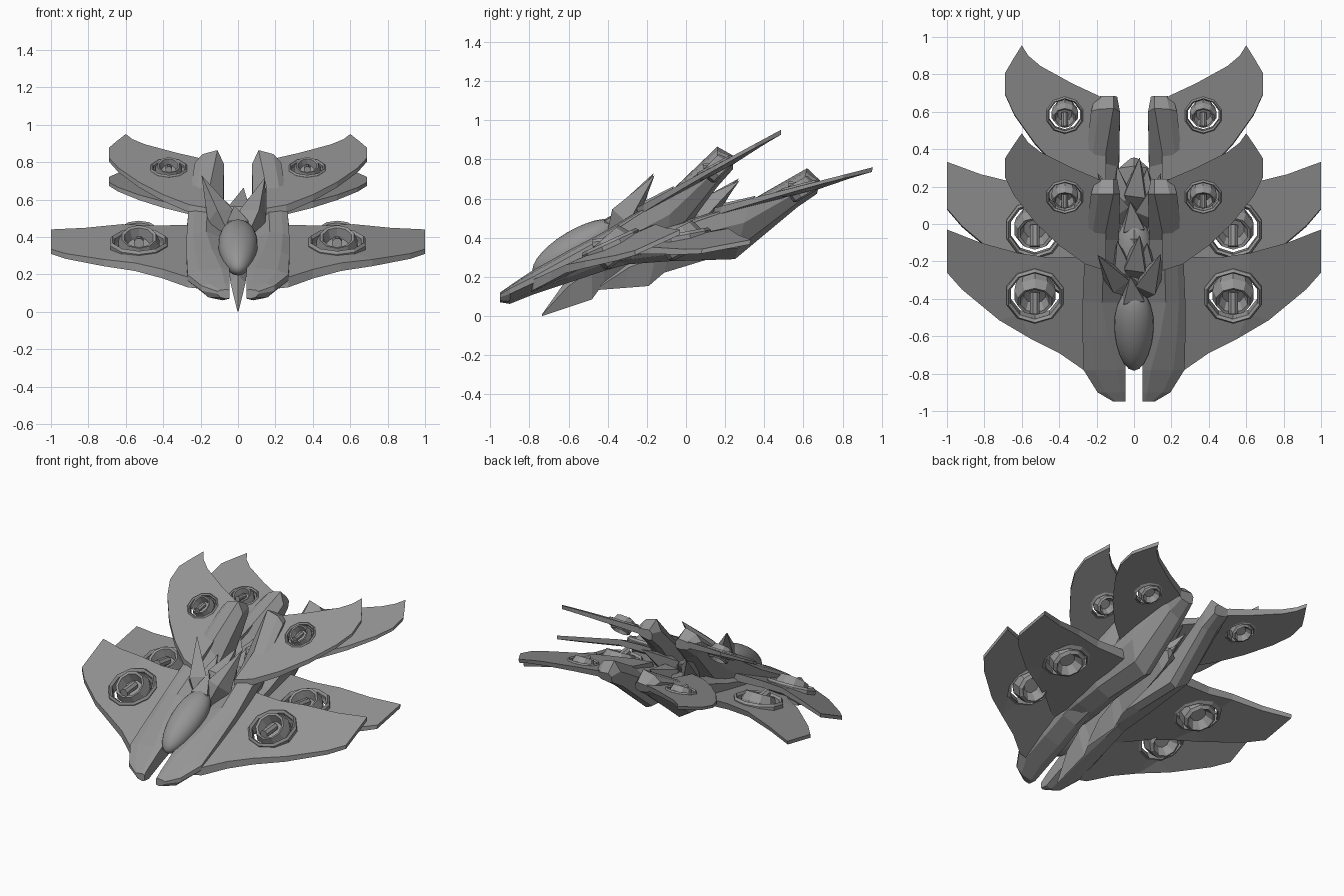
import bpy, bmesh, math
from mathutils import Matrix, Vector

if "Cube" in bpy.data.objects:
    bpy.data.objects.remove(bpy.data.objects["Cube"])

grey = bpy.data.materials.new("hull_grey")
grey.diffuse_color = (0.30, 0.30, 0.30, 1)
grey.use_nodes = True
grey.node_tree.nodes["Principled BSDF"].inputs["Base Color"].default_value = grey.diffuse_color
module = []          # parts of one ship layer; the layer is repeated below


def finish(bm, name, mirror=False):
    bmesh.ops.remove_doubles(bm, verts=bm.verts, dist=0.0005)
    bmesh.ops.recalc_face_normals(bm, faces=bm.faces)
    me = bpy.data.meshes.new(name)
    bm.to_mesh(me)
    bm.free()
    me.materials.append(grey)
    ob = bpy.data.objects.new(name, me)
    bpy.context.collection.objects.link(ob)
    if mirror:
        ob.modifiers.new("mirror", 'MIRROR').use_mirror_merge = False
    module.append(ob)
    return ob


def loft(name, rings, mirror=False):
    bm = bmesh.new()
    vs = [[bm.verts.new(p) for p in r] for r in rings]
    n = len(rings[0])
    for a, b in zip(vs, vs[1:]):
        for i in range(n):
            j = (i + 1) % n
            bm.faces.new((a[i], a[j], b[j], b[i]))
    bm.faces.new(vs[0])
    bm.faces.new(vs[-1][::-1])
    return finish(bm, name, mirror)


def lathe(bm, profile, mat, segs=10):
    """Revolve closed (radius, height) profile about local z."""
    rows = [[bm.verts.new(mat @ Vector((r * math.cos(a), r * math.sin(a), h)))
             for a in [2 * math.pi * (i + .5) / segs for i in range(segs)]] for r, h in profile]
    for k in range(len(rows)):
        a, b = rows[k], rows[(k + 1) % len(rows)]
        if profile[k][0] < .001 and profile[(k + 1) % len(rows)][0] < .001:
            continue
        for i in range(segs):
            j = (i + 1) % segs
            bm.faces.new((a[i], a[j], b[j], b[i]))


def wing(name, outline, centre, hole_r, height, thick):
    """Plate with a round engine opening, laid on a sloping surface."""
    hole = [(centre[0] + hole_r * math.cos(2 * math.pi * (i + .5) / 10),
             centre[1] + .9 * hole_r * math.sin(2 * math.pi * (i + .5) / 10)) for i in range(10)]
    flat = bmesh.new()
    edges, pairs, k = [], [], 0
    for loop in (outline, hole):
        vs = [flat.verts.new((x, y, 0)) for x, y in loop]
        for i in range(len(vs)):
            j = (i + 1) % len(vs)
            edges.append(flat.edges.new((vs[i], vs[j])))
            pairs.append((k + i, k + j))
        k += len(vs)
    bmesh.ops.triangle_fill(flat, edges=edges, use_beauty=True, normal=(0, 0, 1))
    flat.verts.index_update()
    tris = [[v.index for v in f.verts] for f in flat.faces]
    pts = [(v.co.x, v.co.y) for v in flat.verts]
    flat.free()
    bm = bmesh.new()
    top = [bm.verts.new((x, y, height(x, y))) for x, y in pts]
    low = [bm.verts.new((x, y, height(x, y) - thick(x))) for x, y in pts]
    for t in tris:
        bm.faces.new([top[i] for i in t])
        bm.faces.new([low[i] for i in reversed(t)])
    for i, j in pairs:
        bm.faces.new((top[i], low[i], low[j], top[j]))
    finish(bm, name, True)


def engine(name, loc, s, tilt):
    """Collar around the opening, floating bucket pod and a barrel inside."""
    base = Matrix.Translation(loc) @ Matrix.Rotation(tilt, 4, 'X') @ Matrix.Scale(s, 4)
    bm = bmesh.new()
    lathe(bm, [(.135, -.045), (.16, -.03), (.16, .015), (.148, .03), (.135, .015)], base)
    finish(bm, name + "_collar", True)
    bm = bmesh.new()
    pod = base @ Matrix.Rotation(math.radians(16), 4, 'X')
    lathe(bm, [(0, -.03), (.05, -.03), (.085, -.085), (.105, -.07), (.115, .0), (.095, .055),
               (.08, .05), (.06, -.005), (0, -.005)], pod)
    finish(bm, name + "_pod", True)
    bm = bmesh.new()
    barrel = pod @ Matrix.Translation((0, 0, .02)) @ Matrix.Rotation(math.radians(55), 4, 'X')
    lathe(bm, [(0, -.03), (.028, -.03), (.028, .085), (0, .085)], barrel, 8)
    finish(bm, name + "_barrel", True)


# Twin hull beams: y, inner x, ridge x, outer x, inner-wall top, ridge z, outer z, bottom z
stations = [(-.95, .045, .06, .11, .115, .12, .11, .07),
            (-.90, .045, .07, .195, .15, .155, .14, .062),
            (-.78, .045, .09, .27, .22, .235, .20, .11),
            (-.60, .05, .14, .275, .31, .335, .30, .17),
            (-.42, .07, .17, .275, .39, .43, .40, .23),
            (-.085, .08, .16, .26, .55, .63, .62, .325),
            (.16, .075, .11, .23, .79, .865, .80, .66),
            (.24, .09, .11, .205, .80, .82, .80, .75)]
rings = []
for y, a, m, b, ti, t, to, l in stations:
    w = b - a
    rings.append([(a, y, l + .1 * (ti - l)), (a + .25 * w, y, l), (b - .25 * w, y, l + .2 * (to - l)),
                  (b, y, to - .35 * (to - l)), (b, y, to), ((m + 2 * b) / 3, y, (t * 2 + to) / 3),
                  (m, y, t), (a, y, ti)])
loft("hull_beam", rings, True)

# Front and rear wings
front_h = lambda x, y: .37 + .46 * (y + .38) - .09 * max(0, (x - .6) / .4)
rear_h = lambda x, y: .77 + .54 * (y - .15)
wing("front_wing", [(.15, -.80), (.27, -.78), (.40, -.69), (.55, -.615), (.72, -.515), (.92, -.35),
                    (1, -.26), (1, -.03), (.96, -.045), (.82, -.10), (.62, -.155), (.45, -.18),
                    (.15, -.17)], (.53, -.38), .14, front_h, lambda x: .065 - .04 * x)
wing("rear_wing", [(.15, -.25), (.26, -.215), (.40, -.115), (.53, .01), (.64, .15), (.69, .25),
                   (.69, .35), (.645, .42), (.60, .485), (.565, .435), (.50, .385), (.33, .30),
                   (.20, .245), (.15, .22)], (.37, .15), .088, rear_h, lambda x: .055 - .05 * x)

# Engines set into the wings
engine("front_engine", (.53, -.38, .36), 1.0, math.atan(.46))
engine("rear_engine", (.37, .15, .76), .64, math.atan(.54))

# Central body with pointed keel: y, bottom, top, half width
body = [(-.735, 0.0, .01, .004), (-.60, .045, .20, .04), (-.48, .085, .30, .05),
        (-.42, .17, .40, .08), (-.22, .29, .50, .10), (-.08, .40, .55, .08), (-.03, .46, .54, .02)]
loft("keel_body", [[(0, y, l), (w, y, l + .7 * (t - l)), (0, y, t), (-w, y, l + .7 * (t - l))]
                   for y, l, t, w in body])

# Cockpit canopy, a smooth egg
bm = bmesh.new()
bmesh.ops.create_uvsphere(bm, u_segments=20, v_segments=14, radius=1)
for v in bm.verts:
    v.co.x *= .105 * (1 + .12 * v.co.y)
    v.co.z *= .092
    v.co.y *= .25
bm.transform(Matrix.Translation((0, -.565, .345)) @ Matrix.Rotation(math.radians(31), 4, 'X'))
canopy = finish(bm, "cockpit_canopy")
for p in canopy.data.polygons:
    p.use_smooth = True

# Crystal-like spikes behind the cockpit: base, tip, radius
spikes = [((-.05, -.36, .42), (-.195, -.165, .73), .075), ((.05, -.38, .42), (.145, -.16, .72), .08),
          ((0, -.28, .46), (.03, -.06, .665), .08), ((-.05, -.30, .44), (-.09, -.09, .60), .07),
          ((.06, -.28, .44), (.07, -.10, .60), .07), ((0, -.42, .40), (-.02, -.28, .57), .08)]
bm = bmesh.new()
for base, tip, r in spikes:
    d = Vector(tip) - Vector(base)
    m = Matrix.Translation(base) @ d.to_track_quat('Z', 'Y').to_matrix().to_4x4()
    lathe(bm, [(0, -.06), (r, .3 * d.length), (0, d.length)], m, 4)
finish(bm, "back_spikes")

# Second layer: the same ship body, pitched down and set further back
lower = (Matrix.Translation((0, .62, .76)) @ Matrix.Rotation(math.radians(-14), 4, 'X')
         @ Matrix.Translation((0, -.16, -.87)))
for ob in list(module):
    twin = ob.copy()
    twin.name = "lower_" + ob.name
    twin.matrix_world = lower
    bpy.context.collection.objects.link(twin)
